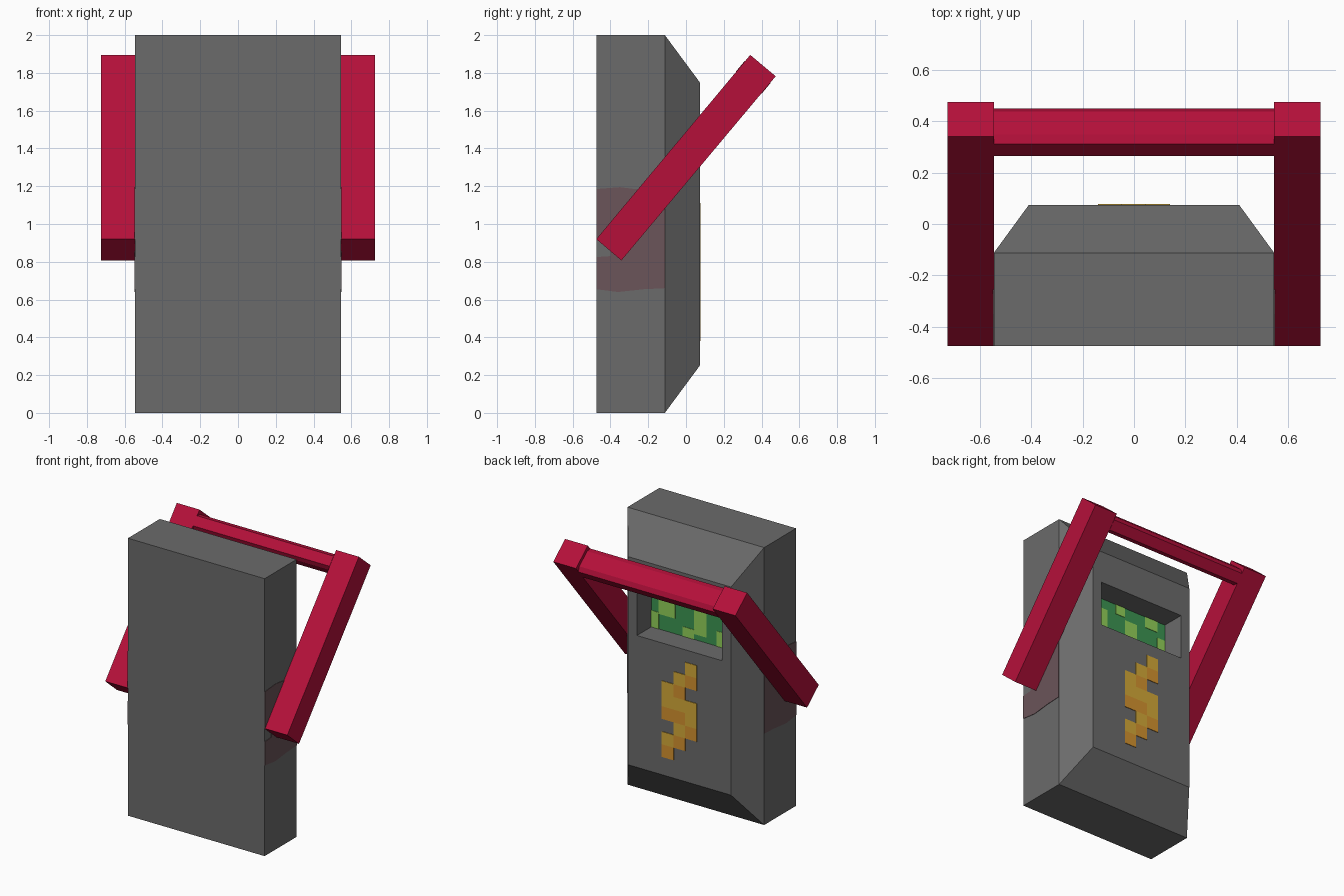
import bpy, bmesh, math
from mathutils import Vector

if "Cube" in bpy.data.objects:
    bpy.data.objects.remove(bpy.data.objects["Cube"])


def material(name, rgb):
    m = bpy.data.materials.new(name)
    m.diffuse_color = (*rgb, 1)
    m.use_nodes = True
    m.node_tree.nodes["Principled BSDF"].inputs["Base Color"].default_value = m.diffuse_color
    return m


GREY = material("steel_grey", (0.147, 0.147, 0.147))
RED = material("crimson", (0.46, 0.005, 0.042))
STAIN = material("worn_maroon_grey", (0.145, 0.09, 0.10))
DARK_GREEN = material("dark_green", (0.045, 0.30, 0.085))
LIGHT_GREEN = material("light_green", (0.29, 0.64, 0.10))
GOLD = material("gold", (0.66, 0.40, 0.04))
ORANGE = material("orange", (0.66, 0.29, 0.028))


def loft(name, rings, mats):
    """Join equal-sized point rings with quads and cap both ends."""
    bm = bmesh.new()
    loops = [[bm.verts.new(p) for p in ring] for ring in rings]
    n = len(loops[0])
    for a, b in zip(loops, loops[1:]):
        for i in range(n):
            j = (i + 1) % n
            bm.faces.new((a[i], a[j], b[j], b[i]))
    bm.faces.new(loops[0][::-1])
    bm.faces.new(loops[-1])
    bmesh.ops.recalc_face_normals(bm, faces=bm.faces)
    return finish(name, bm, mats)


def finish(name, bm, mats):
    mesh = bpy.data.meshes.new(name)
    bm.to_mesh(mesh)
    bm.free()
    for m in mats:
        mesh.materials.append(m)
    obj = bpy.data.objects.new(name, mesh)
    bpy.context.collection.objects.link(obj)
    return obj


def rect(y, hx, z0, z1):
    return [(-hx, y, z0), (hx, y, z0), (hx, y, z1), (-hx, y, z1)]


def plates(name, y, thick, cells, mats):
    """Thin upright plates on a plane facing +y: (x0, x1, z0, z1, material index)."""
    bm = bmesh.new()
    for x0, x1, z0, z1, idx in cells:
        before = set(bm.faces)
        res = bmesh.ops.create_cube(bm, size=1)
        for v in res["verts"]:
            v.co = Vector(((x0 + x1) / 2 + v.co.x * (x1 - x0),
                           y + (v.co.y + 0.5) * thick,
                           (z0 + z1) / 2 + v.co.z * (z1 - z0)))
        for f in set(bm.faces) - before:
            f.material_index = idx
    return finish(name, bm, mats)


# Cabinet with bevelled back and a recessed window
BACK, FLOOR = 0.073, -0.095
loft("cabinet", [
    rect(-0.475, 0.545, 0, 2),
    rect(-0.112, 0.545, 0, 2),
    rect(BACK, 0.41, 0.25, 1.75),
    rect(BACK, 0.34, 1.2, 1.52),
    rect(FLOOR, 0.34, 1.2, 1.52)], [GREY])

# Patterned screen inside the window
plates("screen", FLOOR, 0.003, [(-0.34, 0.34, 1.2, 1.52, 0)], [DARK_GREEN])
spots = [(0.28, 0.34, 1.2, 1.32), (0.15, 0.28, 1.31, 1.45), (0.0, 0.09, 1.2, 1.27),
         (0.0, 0.08, 1.45, 1.52), (-0.10, 0.0, 1.24, 1.43),
         (-0.275, -0.17, 1.44, 1.52), (-0.24, -0.18, 1.2, 1.31),
         (-0.34, -0.275, 1.28, 1.40)]
plates("screen_spots", FLOOR + 0.003, 0.003, [(*s, 0) for s in spots], [LIGHT_GREEN])

# Pixel currency emblem, columns running from +x to -x
emblem = ["..g", ".go", "go.", "ggg", "oog", ".go", "go.", "o.."]
CW, RH = 0.093, 0.0915
cells = []
for r, row in enumerate(emblem):
    for c, ch in enumerate(row):
        if ch != ".":
            x1, z1 = 0.1395 - c * CW, 1.112 - r * RH
            cells.append((x1 - CW, x1, z1 - RH, z1, 0 if ch == "g" else 1))
plates("coin_emblem", BACK, 0.004, cells, [GOLD, ORANGE])

# Lever arms and worn side patches, mirrored on both sides
arm = [(-0.475, 0.92), (-0.342, 0.807), (0.475, 1.782), (0.34, 1.895)]
patch = [(-0.475, 0.655), (-0.36, 0.64), (-0.22, 0.655), (-0.112, 0.66),
         (-0.112, 1.18), (-0.27, 1.185), (-0.35, 1.195), (-0.475, 1.185),
         (-0.475, 0.92), (-0.40, 0.88), (-0.40, 0.83), (-0.475, 0.825)]
for side, s in (("right", 1), ("left", -1)):
    loft(side + "_lever_arm",
         [[(s * x, y, z) for y, z in arm] for x in (0.545, 0.726)], [RED])
    loft(side + "_worn_patch",
         [[(s * x, y, z) for y, z in patch] for x in (0.545, 0.548)], [STAIN])

# Chamfered handle bar between the arm ends, aligned with the arms
along, across = Vector((0.641, 0.767)), Vector((0.767, -0.641))
centre = Vector((0.4075, 1.8385)) - along * 0.08
section = [(0.056, 0.0585), (0.036, 0.09), (-0.036, 0.09), (-0.056, 0.0585),
           (-0.056, -0.0585), (-0.036, -0.09), (0.036, -0.09), (0.056, -0.0585)]
points = [centre + along * a + across * b for a, b in section]
loft("handle_bar", [[(x, p.x, p.y) for p in points] for x in (-0.545, 0.545)], [RED])
